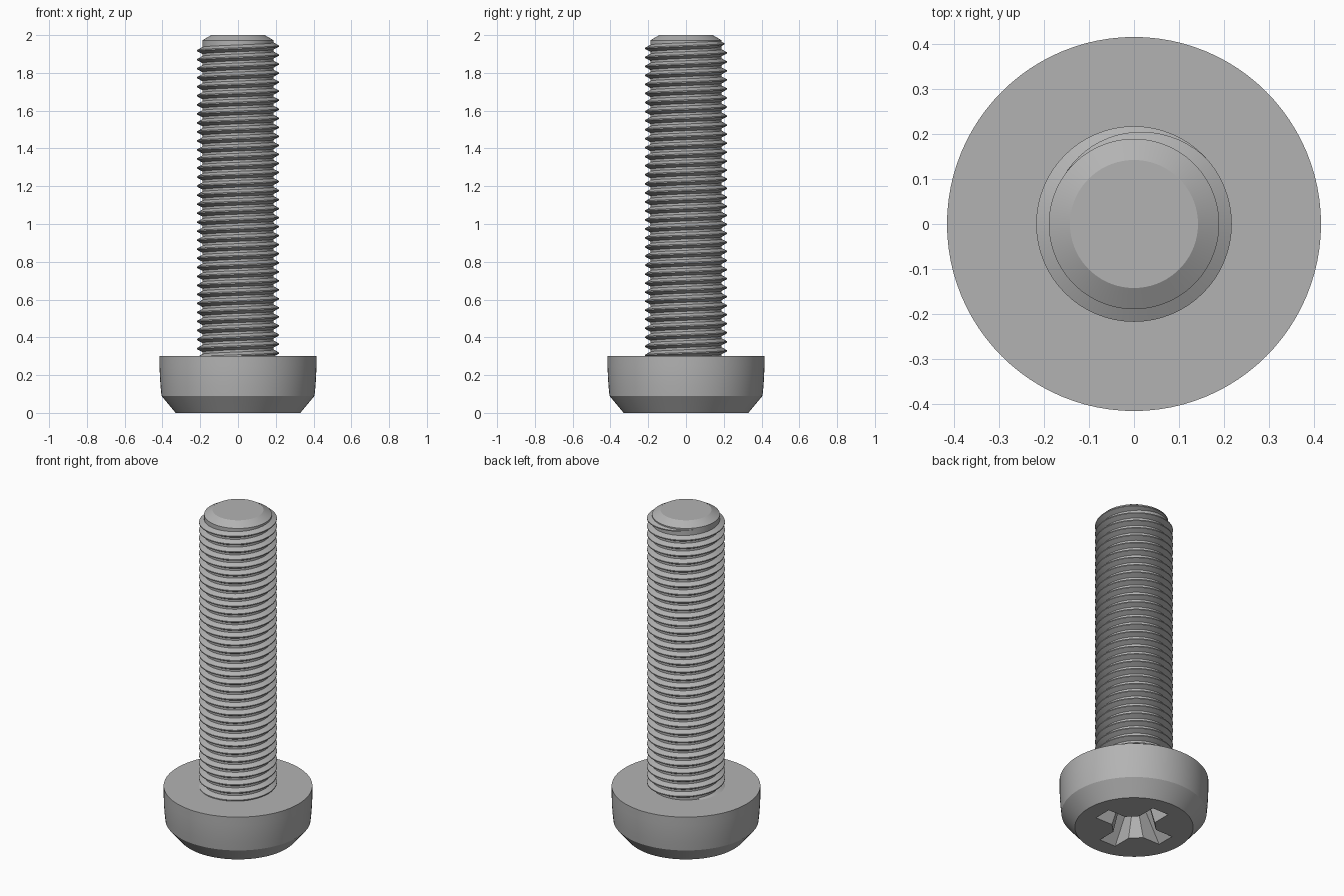
import bpy, bmesh
from math import sin, cos, pi, radians, floor

if "Cube" in bpy.data.objects:
    bpy.data.objects.remove(bpy.data.objects["Cube"])

steel = bpy.data.materials.new("grey steel")
steel.use_nodes = True
GREY = (0.45, 0.45, 0.45, 1)
steel.diffuse_color = GREY
steel.node_tree.nodes["Principled BSDF"].inputs["Base Color"].default_value = GREY


def make_object(name, bm, smooth=True):
    bmesh.ops.recalc_face_normals(bm, faces=bm.faces)
    mesh = bpy.data.meshes.new(name)
    bm.to_mesh(mesh)
    bm.free()
    mesh.materials.append(steel)
    obj = bpy.data.objects.new(name, mesh)
    bpy.context.collection.objects.link(obj)
    if smooth:
        smooth_object(obj)
    return obj


def smooth_object(obj):
    bpy.ops.object.select_all(action="DESELECT")
    obj.select_set(True)
    bpy.context.view_layer.objects.active = obj
    bpy.ops.object.shade_smooth_by_angle(angle=radians(25))


def loft(bm, rings, closed=False):
    """Skin between equal rings of points and cap the ends."""
    loops = [[bm.verts.new(p) for p in ring] for ring in rings]
    n = len(loops[0])
    for a, b in zip(loops, loops[1:]):
        for i in range(n):
            j = (i + 1) % n
            bm.faces.new((a[i], a[j], b[j], b[i]))
    bm.faces.new(loops[0])
    bm.faces.new(loops[-1])


def circle(r, z, n, turn=0.0):
    return [(r * cos(2 * pi * i / n + turn), r * sin(2 * pi * i / n + turn), z)
            for i in range(n)]


def turned(name, profile, n=96):
    bm = bmesh.new()
    loft(bm, [circle(r, z, n) for r, z in profile])
    return make_object(name, bm)


# Pan head with a chamfered lower rim
head = turned("head", [(0.33, 0), (0.405, 0.09), (0.410, 0.14), (0.414, 0.2),
                       (0.415, 0.25), (0.415, 0.30)])

# Plain core with a chamfered tip
turned("shank", [(0.189, 0.29), (0.189, 1.972), (0.142, 2.0)])

# Right-handed helical thread ridge, fading out at the tip
PITCH, STEPS, ROOT, CREST = 0.0478, 64, 0.187, 0.217
END_Z = 1.942          # crest height at +x on the last turn
turns_below = 34.6
first = -int(turns_below * STEPS)
last = int(0.42 * STEPS)
fade_start = 0.12 * STEPS
rings = []
for i in range(first, last + 1):
    a = 2 * pi * i / STEPS
    z = END_Z + PITCH * i / STEPS
    fade = 1 - max(0, i - fade_start) / (last - fade_start) * 0.95
    section = [(ROOT, -0.019 * fade), (ROOT + (CREST - ROOT) * fade, -0.003),
               (ROOT + (CREST - ROOT) * fade, 0.003), (ROOT, 0.019 * fade)]
    rings.append([(r * cos(a), r * sin(a), z + dz) for r, dz in section])
bm = bmesh.new()
loft(bm, rings)
make_object("thread", bm)


# Cross recess: two tapered blades and a tapered core, cut from the head
def blade(name, along_x):
    bm = bmesh.new()
    levels = []
    for reach, half, z in ((0.243, 0.057, -0.02), (0.10, 0.042, 0.2)):
        corners = ((-reach, -half), (reach, -half), (reach, half), (-reach, half))
        levels.append([(x, y, z) if along_x else (-y, x, z) for x, y in corners])
    loft(bm, levels)
    return make_object(name, bm, False)


bm = bmesh.new()
loft(bm, [circle(0.135, -0.02, 8, pi / 8), circle(0.075, 0.2, 8, pi / 8),
          circle(0.01, 0.23, 8, pi / 8)])
cutters = [make_object("recess_core_cutter", bm, False),
           blade("recess_blade_cutter_x", True),
           blade("recess_blade_cutter_y", False)]
for cutter in cutters:
    mod = head.modifiers.new(cutter.name, "BOOLEAN")
    mod.operation, mod.solver, mod.object = "DIFFERENCE", "EXACT", cutter
    bpy.context.view_layer.objects.active = head
    bpy.ops.object.modifier_apply(modifier=mod.name)
    bpy.data.objects.remove(cutter)
smooth_object(head)
